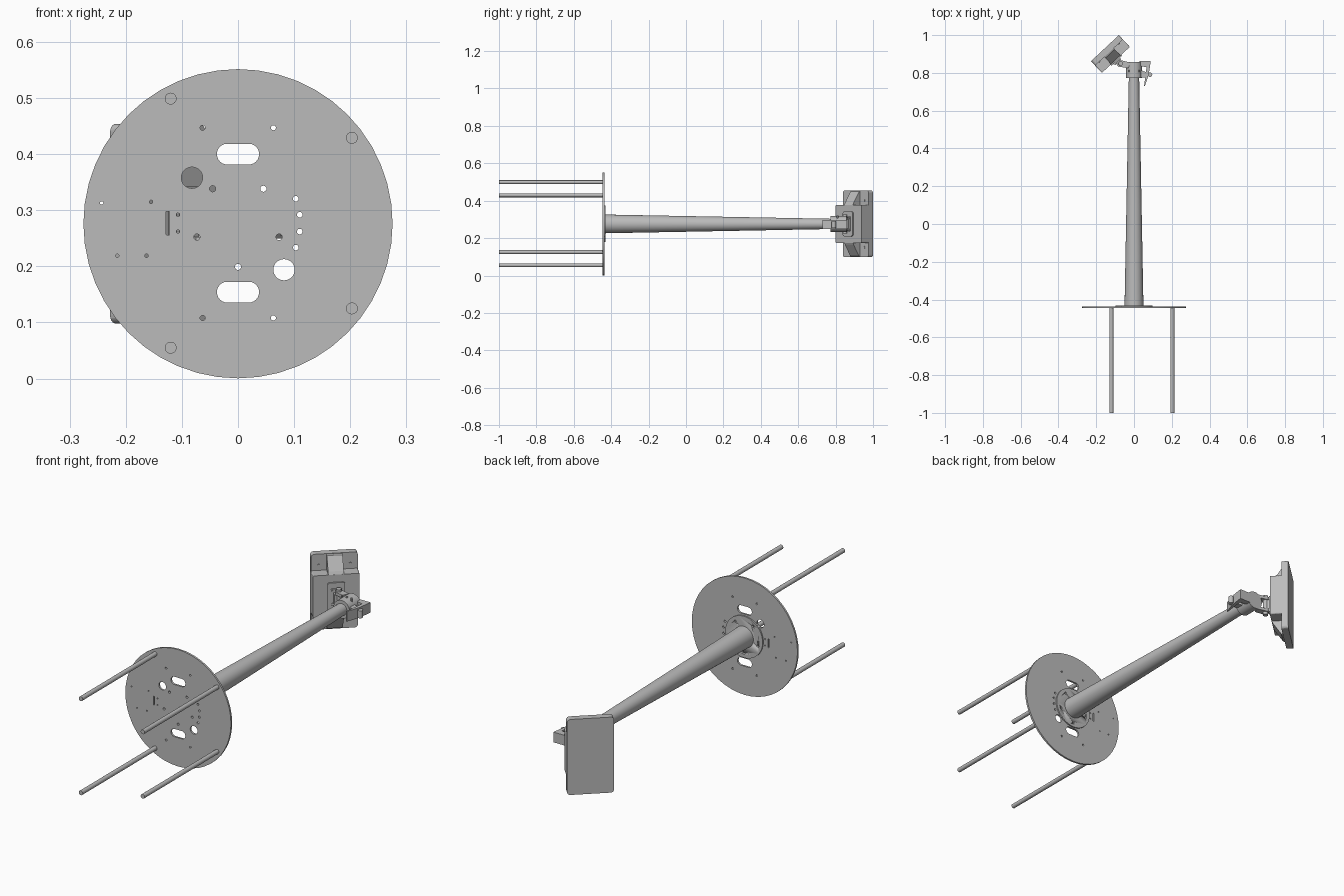
import bpy, bmesh, math
from mathutils import Matrix, Vector

cube = bpy.data.objects.get("Cube")
if cube:
    bpy.data.objects.remove(cube)

steel = bpy.data.materials.new("steel grey")
steel.use_nodes = True
steel.diffuse_color = (0.5, 0.5, 0.5, 1)
steel.node_tree.nodes["Principled BSDF"].inputs["Base Color"].default_value = (0.5, 0.5, 0.5, 1)

ZC = 0.276                      # height of the mast axis
ALONG_Y = Matrix.Rotation(-math.pi / 2, 4, 'X')
PANEL = Matrix.Translation((-0.154, 0.931, ZC)) @ Matrix.Rotation(math.radians(43), 4, 'Z')


def finish(bm, name, smooth=False, place=None):
    bmesh.ops.recalc_face_normals(bm, faces=bm.faces)
    if place:
        bm.transform(place)
    mesh = bpy.data.meshes.new(name)
    bm.to_mesh(mesh)
    bm.free()
    ob = bpy.data.objects.new(name, mesh)
    bpy.context.collection.objects.link(ob)
    mesh.materials.append(steel)
    if smooth:
        bpy.ops.object.select_all(action='DESELECT')
        ob.select_set(True)
        bpy.context.view_layer.objects.active = ob
        bpy.ops.object.shade_smooth_by_angle(angle=math.radians(35))
    return ob


def rod(name, x, z, y0, y1, r0, r1=None, n=24, place=None):
    """Round bar along y, tapering from r0 to r1."""
    bm = bmesh.new()
    bmesh.ops.create_cone(bm, cap_ends=True, segments=n, radius1=r0,
                          radius2=r1 or r0, depth=y1 - y0)
    bm.transform(Matrix.Translation((x, (y0 + y1) / 2, z)) @ ALONG_Y)
    return finish(bm, name, True, place)


def pin(name, x, y, z0, z1, r, n=20):
    """Upright round bar."""
    bm = bmesh.new()
    bmesh.ops.create_cone(bm, cap_ends=True, segments=n, radius1=r, radius2=r, depth=z1 - z0)
    return finish(bm, name, True, Matrix.Translation((x, y, (z0 + z1) / 2)))


def prism(name, pts, axis, a, b, place=None):
    """Extrude a profile: xy points along z, xz along y, or yz along x."""
    put = {'z': lambda p, t: (p[0], p[1], t),
           'y': lambda p, t: (p[0], t, p[1]),
           'x': lambda p, t: (t, p[0], p[1])}[axis]
    bm = bmesh.new()
    face = bm.faces.new([bm.verts.new(put(p, a)) for p in pts])
    out = bmesh.ops.extrude_face_region(bm, geom=[face])
    shift = Vector(put((0, 0), b - a))
    bmesh.ops.translate(bm, vec=shift,
                        verts=[v for v in out["geom"] if isinstance(v, bmesh.types.BMVert)])
    return finish(bm, name, False, place)


def rounded(w, h, r, cx=0, cz=0, steps=6):
    """Rounded rectangle outline with half sizes w and h."""
    pts = []
    for q, (sx, sz) in enumerate([(1, 1), (-1, 1), (-1, -1), (1, -1)]):
        for i in range(steps + 1):
            t = math.pi / 2 * (q + i / steps)
            pts.append((cx + sx * (w - r) + r * math.cos(t), cz + sz * (h - r) + r * math.sin(t)))
    return pts


# Round base plate and mast flange
plate = rod("base_plate", 0, ZC, -0.446, -0.437, 0.2755, n=48)
flange = rod("mast_flange", 0, ZC, -0.437, -0.431, 0.098, n=40)

# Hole cutters
cutters = []


def hole(x, z, r):
    cutters.append(rod("hole_cutter", x, z, -0.47, -0.425, r, n=20))


for sx in (-1, 1):
    hole(sx * 0.063, 0.447, 0.0045)
    hole(sx * 0.063, 0.108, 0.0045)
    hole(sx * 0.082, ZC + (-sx) * 0.082, 0.019)
for z in (-0.015, 0.015):
    hole(0.11, 0.277 + z, 0.005)
    hole(0.103, 0.277 + z * 2.9, 0.005)
    hole(-0.107, 0.277 + z, 0.003)
for i in range(5):
    t = math.radians(-90 + 72 * i)
    hole(0.077 * math.cos(t), ZC + 0.077 * math.sin(t), 0.0055)
for x, z in [(-0.243, 0.313), (-0.155, 0.315), (-0.215, 0.219), (-0.163, 0.219)]:
    hole(x, z, 0.003)
for z in (0.40, 0.154):
    cutters.append(prism("slot_cutter", rounded(0.0375, 0.0185, 0.018, 0, z), 'y', -0.47, -0.425))
cutters.append(prism("slit_cutter", rounded(0.003, 0.021, 0.001, -0.125, 0.277), 'y', -0.47, -0.425))

group = bpy.data.collections.new("hole_cutters")
bpy.context.scene.collection.children.link(group)
for c in cutters:
    bpy.context.collection.objects.unlink(c)
    group.objects.link(c)
    c.hide_render = True
    c.display_type = 'WIRE'
for ob in (plate, flange):
    mod = ob.modifiers.new("holes", 'BOOLEAN')
    mod.operand_type = 'COLLECTION'
    mod.collection = group
    mod.solver = 'EXACT'
# Bake the holes in, then drop the cutters
bpy.context.view_layer.update()
deps = bpy.context.evaluated_depsgraph_get()
baked = [(ob, bpy.data.meshes.new_from_object(ob.evaluated_get(deps))) for ob in (plate, flange)]
for ob, mesh in baked:
    ob.modifiers.clear()
    ob.data = mesh
for c in cutters:
    bpy.data.objects.remove(c)
bpy.data.collections.remove(group)

# Four anchor rods
for x, z in [(-0.12, 0.499), (0.203, 0.429), (0.203, 0.125), (-0.12, 0.055)]:
    rod("anchor_rod", x, z, -1.0, -0.446, 0.0105)

# Tapered mast
rod("mast", 0, ZC, -0.431, 0.85, 0.05, 0.026, n=40)

# Clamp collar at the mast tip, with ears and bolts
rod("clamp_collar", 0, ZC, 0.772, 0.858, 0.042, n=32)
for z in (0.238, 0.300):
    prism("clamp_lug", [(-0.02, 0.855), (-0.075, 0.868), (-0.088, 0.852), (-0.075, 0.832), (-0.03, 0.825)],
          'z', z, z + 0.014)
prism("clamp_ear", [(0.03, 0.862), (0.088, 0.862), (0.086, 0.845), (0.078, 0.79), (0.058, 0.73),
                    (0.053, 0.73), (0.062, 0.79), (0.066, 0.83), (0.04, 0.835), (0.03, 0.845)],
      'z', 0.25, 0.298)
prism("clamp_jaw", [(0.02, 0.775), (0.07, 0.775), (0.075, 0.80), (0.02, 0.82)], 'z', 0.255, 0.293)
pin("clamp_bolt", 0.085, 0.79, 0.255, 0.29, 0.012)
pin("hinge_pin", -0.07, 0.85, 0.225, 0.325, 0.012)
for x in (-0.025, 0, 0.025):
    pin("collar_screw", x, 0.81, 0.29, 0.322, 0.005, 10)

# Angled panel: thin tray, deep middle housing, ramps and corner bolts
prism("panel_tray", rounded(0.101, 0.178, 0.014), 'y', -0.032, 0, PANEL)
prism("panel_housing", rounded(0.101, 0.101, 0.006), 'y', -0.085, -0.03, PANEL)
for s in (-1, 1):
    prism("panel_ramp", [(-0.03, s * 0.1), (-0.085, s * 0.1), (-0.078, s * 0.114),
                         (-0.04, s * 0.172), (-0.03, s * 0.176)], 'x', -0.034, 0.034, PANEL)
    for x in (-0.068, 0.068):
        rod("panel_bolt", x, s * 0.125, -0.035, -0.03, 0.006, n=12, place=PANEL)

# Mounting plate and hinge knuckle between panel and clamp
prism("mount_plate", rounded(0.038, 0.066, 0.01), 'y', -0.092, -0.084, PANEL)
prism("hinge_plate", rounded(0.024, 0.04, 0.006), 'y', -0.098, -0.091, PANEL)
prism("hinge_knuckle", [(-0.014, -0.09), (-0.014, -0.125), (0.014, -0.125), (0.014, -0.09)],
      'z', -0.024, 0.024, PANEL)
for x in (-0.017, 0.017):
    for z in (-0.03, 0.03):
        rod("mount_bolt", x, z, -0.102, -0.097, 0.005, n=10, place=PANEL)
